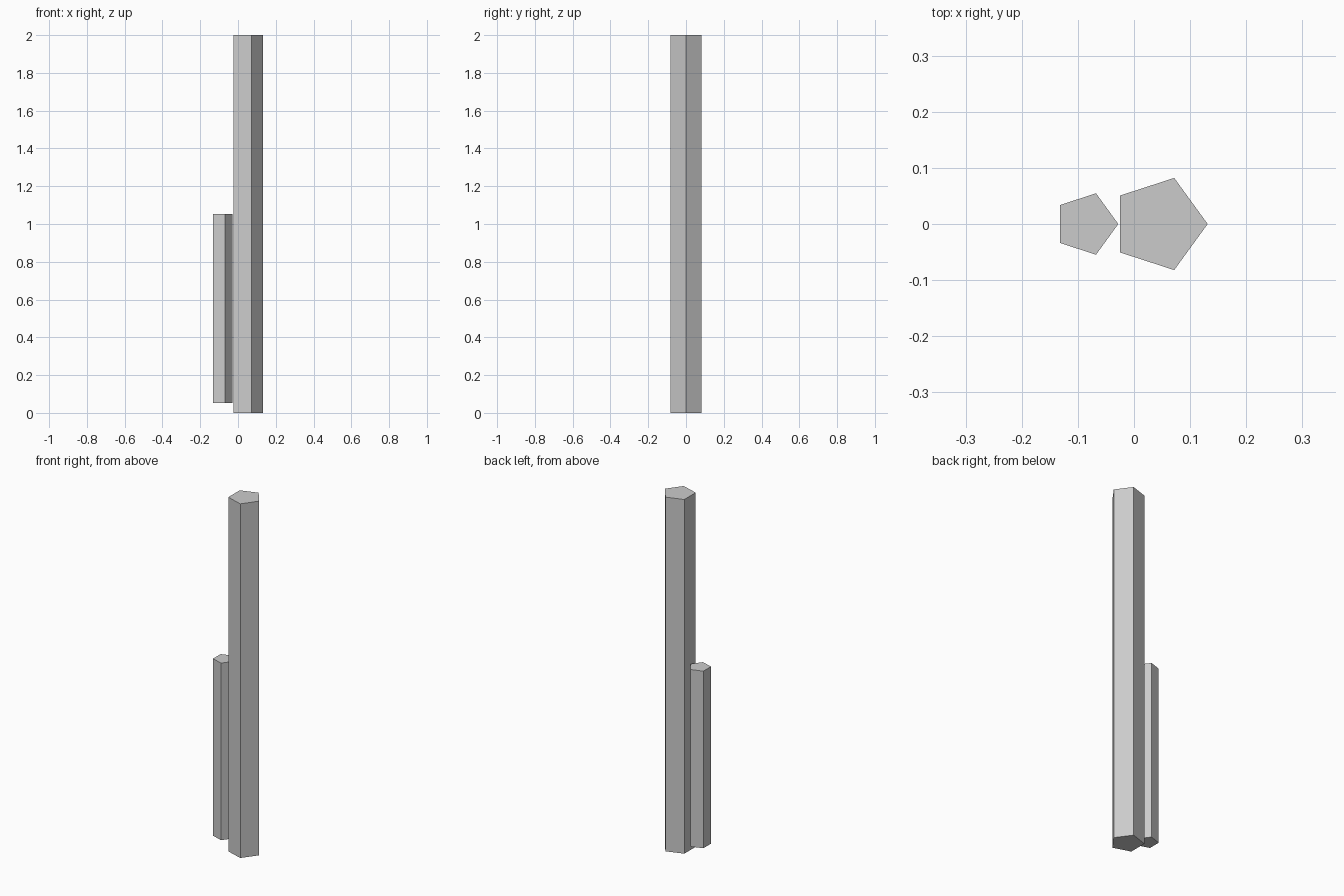
import bpy
from math import cos, sin, tau

default_cube = bpy.data.objects.get("Cube")
if default_cube:
    bpy.data.objects.remove(default_cube, do_unlink=True)

# Single plain grey
grey = bpy.data.materials.new("plain_grey")
grey.use_nodes = True
grey.diffuse_color = (0.6, 0.6, 0.6, 1)
grey.node_tree.nodes["Principled BSDF"].inputs["Base Color"].default_value = grey.diffuse_color


def prism(name, x, radius, bottom, top, sides=5):
    """Upright flat-sided column with one corner pointing to +x."""
    ring = [(x + radius * cos(tau * i / sides), radius * sin(tau * i / sides))
            for i in range(sides)]
    verts = [(px, py, z) for z in (bottom, top) for px, py in ring]
    faces = [tuple(reversed(range(sides))), tuple(range(sides, 2 * sides))]
    for i in range(sides):
        j = (i + 1) % sides
        faces.append((i, j, j + sides, i + sides))
    mesh = bpy.data.meshes.new(name)
    mesh.from_pydata(verts, [], faces)
    mesh.materials.append(grey)
    column = bpy.data.objects.new(name, mesh)
    bpy.context.collection.objects.link(column)
    return column


# Tall column and the short one floating beside it
prism("tall_column", 0.045, 0.0863, 0, 2)
prism("short_column", -0.0855, 0.0575, 0.053, 1.053)
